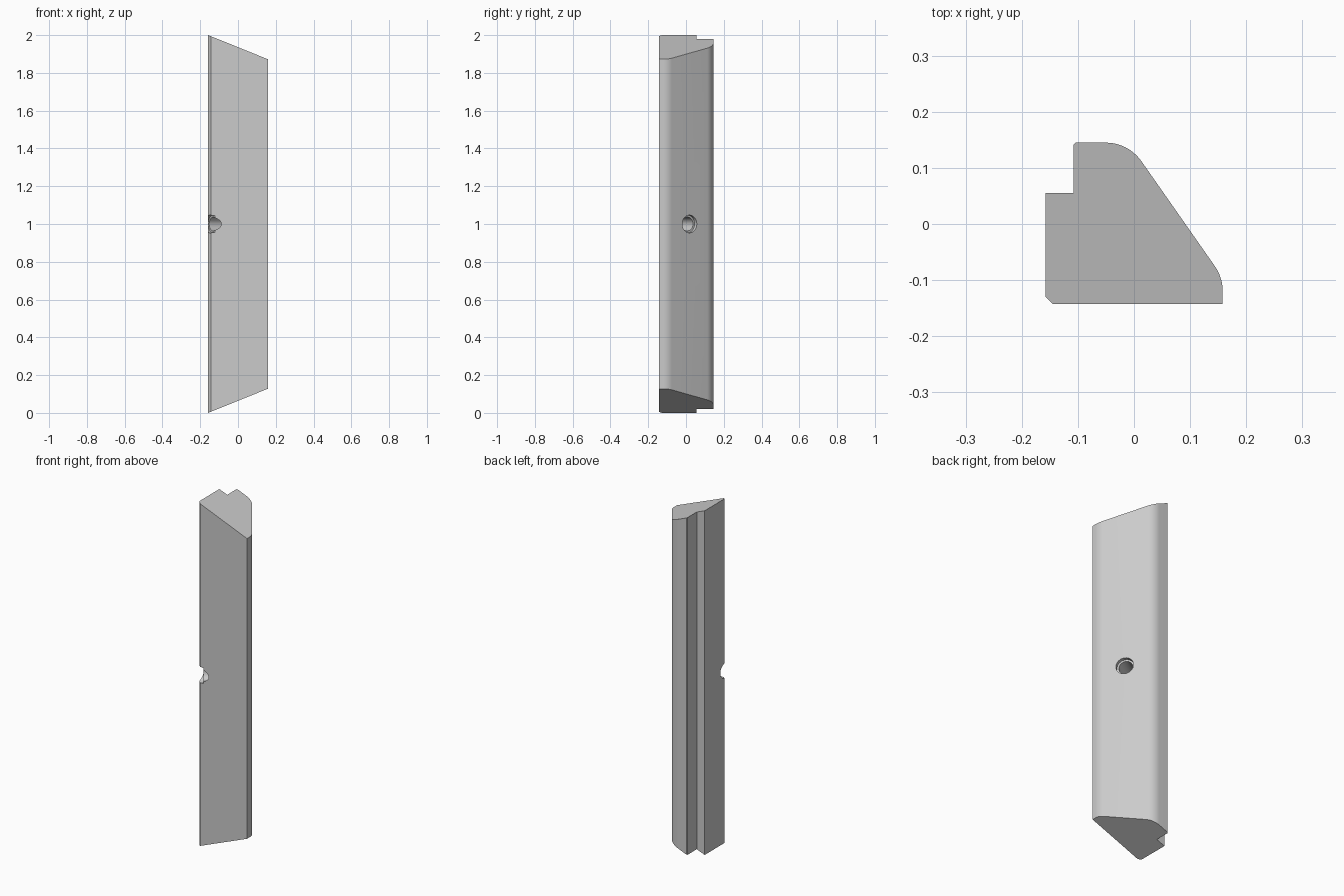
import bpy, bmesh, math
from mathutils import Vector

if "Cube" in bpy.data.objects:
    bpy.data.objects.remove(bpy.data.objects["Cube"], do_unlink=True)

HALF = 0.158
MITRE = 0.404      # rise of the slanted ends per unit of x
FILLET = 0.077
AXIS = math.radians(35)

grey = bpy.data.materials.new("plain_grey")
grey.use_nodes = True
grey.diffuse_color = (0.6, 0.6, 0.6, 1)
grey.node_tree.nodes["Principled BSDF"].inputs["Base Color"].default_value = (0.6, 0.6, 0.6, 1)


def make_object(name, bm):
    bmesh.ops.recalc_face_normals(bm, faces=bm.faces)
    mesh = bpy.data.meshes.new(name)
    bm.to_mesh(mesh)
    bm.free()
    mesh.materials.append(grey)
    obj = bpy.data.objects.new(name, mesh)
    bpy.context.collection.objects.link(obj)
    return obj


def fillet(prev, corner, nxt, radius, steps=10):
    """Arc that rounds a corner between two straight runs."""
    p, c, n = Vector(prev), Vector(corner), Vector(nxt)
    a, b = (p - c).normalized(), (n - c).normalized()
    half = a.angle(b) / 2
    centre = c + (a + b).normalized() * radius / math.sin(half)
    start = c + a * radius / math.tan(half) - centre
    end = c + b * radius / math.tan(half) - centre
    sweep = start.angle(end)
    arc = []
    for i in range(steps + 1):
        t = i / steps
        v = start * math.sin((1 - t) * sweep) + end * math.sin(t * sweep)
        arc.append(tuple(centre + v / math.sin(sweep)))
    return arc


# Cross-section: rebate at the back, rounded sloping side, chamfered corner
back, upper, lower, base = (-0.104, 0.145), (-0.01, 0.145), (HALF, -0.095), (HALF, -0.143)
profile = [(-HALF, 0.055), (-0.108, 0.055), (-0.108, 0.141), back]
profile += fillet(back, upper, lower, FILLET)
profile += fillet(upper, lower, base, FILLET)
profile += [base, (-0.144, -0.143), (-HALF, -0.129)]

# Bar with mitred ends
bm = bmesh.new()
bottom = [bm.verts.new((x, y, (x + HALF) * MITRE)) for x, y in profile]
top = [bm.verts.new((x, y, 2 - (x + HALF) * MITRE)) for x, y in profile]
bm.faces.new(bottom)
bm.faces.new(top)
for i in range(len(profile)):
    j = (i + 1) % len(profile)
    bm.faces.new((bottom[i], bottom[j], top[j], top[i]))
bar = make_object("mitred_bar", bm)

# Stepped drill: wide at both mouths, narrow between
direction = Vector((math.cos(AXIS), math.sin(AXIS), 0))
side = Vector((-direction.y, direction.x, 0))
origin = Vector((-0.16, -0.148, 1))
WIDE, NARROW = 0.047, 0.037
bm = bmesh.new()
rings = []
for depth, r in ((-0.15, WIDE), (0.035, WIDE), (0.035, NARROW),
                 (0.27, NARROW), (0.27, WIDE), (0.4, WIDE)):
    ring = []
    for k in range(32):
        a = math.tau * k / 32
        ring.append(bm.verts.new(origin + direction * depth
                                 + side * r * math.cos(a) + Vector((0, 0, r * math.sin(a)))))
    rings.append(ring)
for r0, r1 in zip(rings, rings[1:]):
    for k in range(32):
        n = (k + 1) % 32
        bm.faces.new((r0[k], r0[n], r1[n], r1[k]))
bm.faces.new(rings[0])
bm.faces.new(rings[-1])
drill = make_object("hole_cutter", bm)

# Cut the hole, then drop the cutter
cut = bar.modifiers.new("screw_hole", 'BOOLEAN')
cut.operation = 'DIFFERENCE'
cut.solver = 'EXACT'
cut.object = drill
bpy.ops.object.select_all(action='DESELECT')
bar.select_set(True)
bpy.context.view_layer.objects.active = bar
bpy.ops.object.modifier_apply(modifier=cut.name)
bpy.data.objects.remove(drill, do_unlink=True)
bpy.ops.object.shade_smooth_by_angle(angle=math.radians(25))
